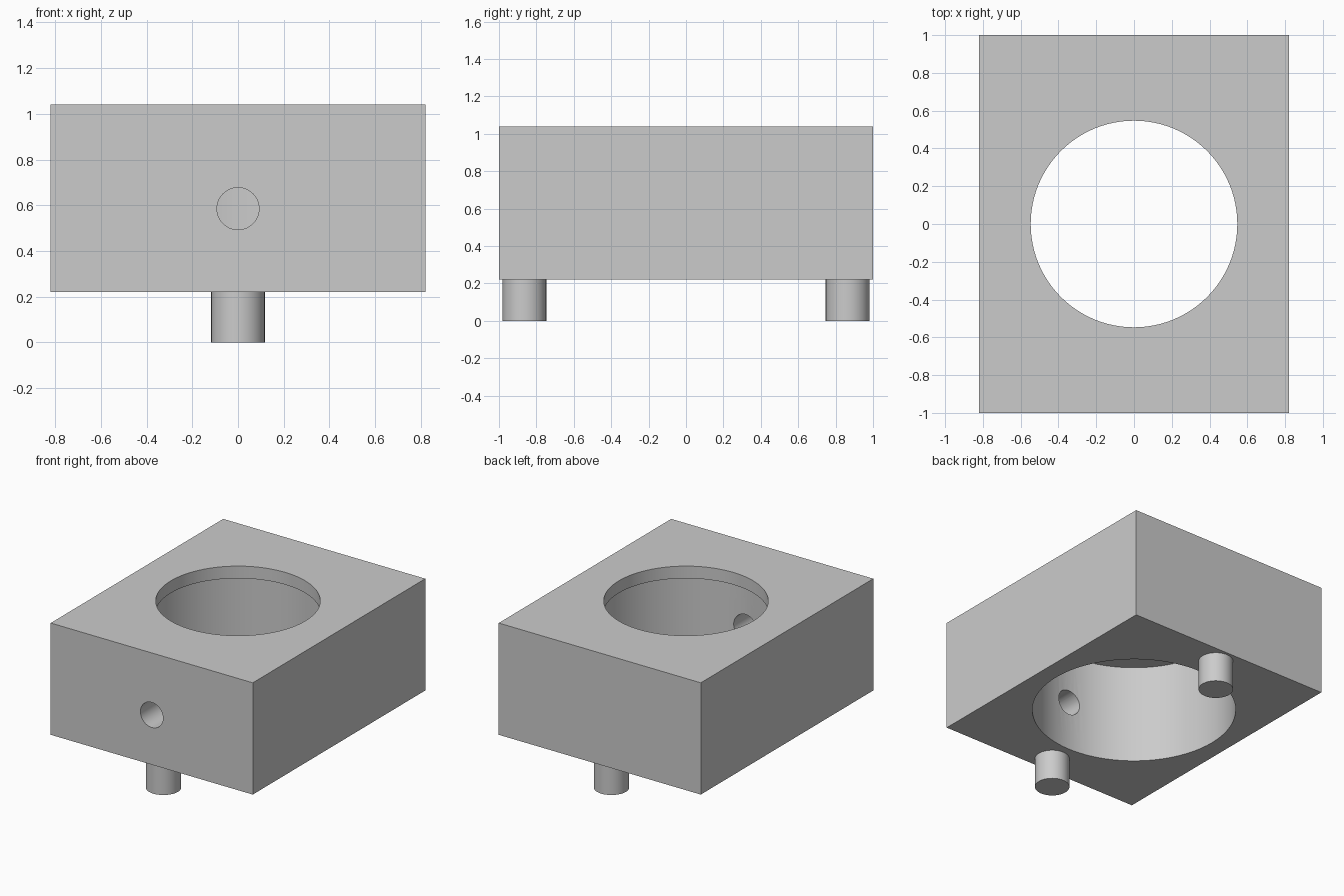
import bpy
import math

if "Cube" in bpy.data.objects:
    bpy.data.objects.remove(bpy.data.objects["Cube"], do_unlink=True)

grey = bpy.data.materials.new("light_grey")
grey.use_nodes = True
colour = (0.6, 0.6, 0.6, 1)
grey.diffuse_color = colour
grey.node_tree.nodes["Principled BSDF"].inputs["Base Color"].default_value = colour

BOTTOM, TOP = 0.22, 1.04
LEDGE = 0.95


def cylinder(name, radius, depth, location, rotation=(0, 0, 0), sides=96):
    bpy.ops.mesh.primitive_cylinder_add(vertices=sides, radius=radius, depth=depth,
                                        location=location, rotation=rotation)
    obj = bpy.context.object
    obj.name = name
    obj.data.materials.append(grey)
    return obj


def smooth(obj):
    bpy.ops.object.select_all(action="DESELECT")
    obj.select_set(True)
    bpy.context.view_layer.objects.active = obj
    bpy.ops.object.shade_smooth_by_angle(angle=math.radians(30))


def cut(target, cutter):
    cutter.hide_render = True
    mod = target.modifiers.new("cut", "BOOLEAN")
    mod.operation = "DIFFERENCE"
    mod.solver = "EXACT"
    mod.object = cutter
    bpy.context.view_layer.objects.active = target
    bpy.ops.object.modifier_apply(modifier=mod.name)
    bpy.data.objects.remove(cutter, do_unlink=True)


# Rectangular block
bpy.ops.mesh.primitive_cube_add(size=1, location=(0, 0, (BOTTOM + TOP) / 2))
block = bpy.context.object
block.name = "block"
block.scale = (1.64, 2, TOP - BOTTOM)
bpy.ops.object.transform_apply(location=False, rotation=False, scale=True)
block.data.materials.append(grey)

# Wide bore from below, stopping at a thin lip with a narrower opening
cut(block, cylinder("wide_bore", 0.69, LEDGE, (0, 0, LEDGE / 2)))
cut(block, cylinder("top_opening", 0.547, 1, (0, 0, 1)))

# Small hole from the front face into the bore
cut(block, cylinder("front_hole", 0.092, 0.8, (0, -0.9, 0.585),
                    (math.pi / 2, 0, 0), 48))
smooth(block)

# Locating pegs underneath
for name, side in (("front_peg", -1), ("back_peg", 1)):
    smooth(cylinder(name, 0.117, BOTTOM, (0, side * 0.864, BOTTOM / 2), sides=48))
